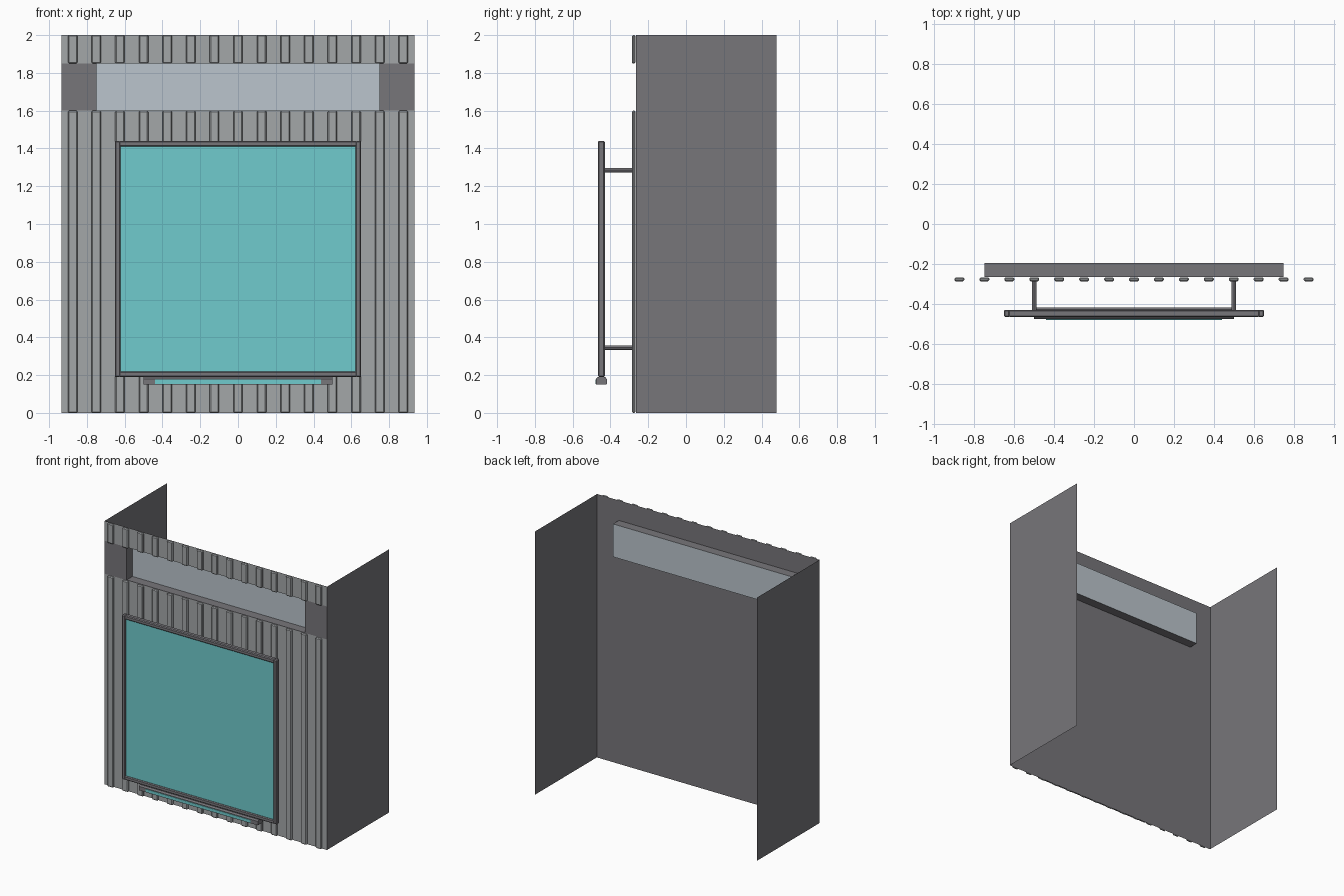
import bpy, bmesh, math
from mathutils import Vector

if "Cube" in bpy.data.objects:
    bpy.data.objects.remove(bpy.data.objects["Cube"])


def mat(name, rgb):
    m = bpy.data.materials.new(name)
    m.diffuse_color = (*rgb, 1)
    m.use_nodes = True
    m.node_tree.nodes["Principled BSDF"].inputs["Base Color"].default_value = m.diffuse_color
    return m


DARK = mat("dark grey metal", (0.185, 0.18, 0.195))
LIGHT = mat("light grey cladding", (0.37, 0.385, 0.395))
GLASS = mat("pale window glass", (0.50, 0.56, 0.61))
TEAL = mat("teal panel", (0.16, 0.60, 0.61))


def make(name, verts, faces, m):
    me = bpy.data.meshes.new(name)
    me.from_pydata(verts, [], faces)
    me.materials.append(m)
    ob = bpy.data.objects.new(name, me)
    bpy.context.collection.objects.link(ob)
    return ob


def front_plane(name, rects, y, m):
    """Sheets facing -y, each rect = (x0, x1, z0, z1)."""
    v, f = [], []
    for x0, x1, z0, z1 in rects:
        n = len(v)
        v += [(x0, y, z0), (x1, y, z0), (x1, y, z1), (x0, y, z1)]
        f.append((n, n + 1, n + 2, n + 3))
    return make(name, v, f, m)


def box(name, x, y, z, m, bevel=0.0):
    v = [(a, b, c) for a in x for b in y for c in z]
    f = [(0, 1, 3, 2), (4, 6, 7, 5), (0, 4, 5, 1), (2, 3, 7, 6), (0, 2, 6, 4), (1, 5, 7, 3)]
    ob = make(name, v, f, m)
    if bevel:
        bm = bmesh.new()
        bm.from_mesh(ob.data)
        bmesh.ops.bevel(bm, geom=bm.edges[:], offset=bevel, segments=1, affect='EDGES')
        bm.to_mesh(ob.data)
        bm.free()
    return ob


W, WX, Z1, Z2 = 0.935, 0.75, 1.60, 1.85
YW, YG, YB = -0.265, -0.195, 0.48

# front wall sheet with window opening
front_plane("front_wall", [(-W, W, 0, Z1), (-W, W, Z2, 2), (-W, -WX, Z1, Z2), (WX, W, Z1, Z2)], YW, DARK)

# side wall sheets
for s, n in ((-1, "left"), (1, "right")):
    q = [(s * W, YW, 0), (s * W, YB, 0), (s * W, YB, 2), (s * W, YW, 2)]
    make(n + "_side_wall", q, [(0, 1, 2, 3) if s > 0 else (3, 2, 1, 0)], DARK)

# window recess and glass
ring = [(-WX, Z1), (WX, Z1), (WX, Z2), (-WX, Z2)]
make("window_recess", [(x, y, z) for y in (YW, YG) for x, z in ring],
     [(i, (i + 1) % 4, (i + 1) % 4 + 4, i + 4) for i in range(4)], DARK)
front_plane("window_glass", [(-WX, WX, Z1, Z2)], YG, GLASS)

# light cladding sheets and vertical ribs
front_plane("cladding_sheet", [(-W, W, 0, Z1), (-W, W, Z2, 2)], YW - 0.003, LIGHT)
for i in range(15):
    x = (i - 7) * 0.125
    for n, z in (("lower", (0, Z1)), ("upper", (Z2, 2))):
        box(f"{n}_rib", (x - 0.025, x + 0.025), (-0.287, -0.268), z, LIGHT, 0.006)

# sign frame
FY = (-0.466, -0.43)
for s in (-1, 1):
    box("sign_frame_side", sorted((s * 0.622, s * 0.652)), FY, (0.19, 1.44), DARK, 0.006)
for z in ((0.19, 0.22), (1.41, 1.44)):
    box("sign_frame_rail", (-0.63, 0.63), FY, z, DARK, 0.006)

# sign board: teal front, dark back
board = box("sign_board", (-0.626, 0.626), (-0.457, -0.437), (0.212, 1.418), DARK)
board.data.materials.append(TEAL)
for p in board.data.polygons:
    if abs(p.center.y + 0.457) < 1e-4:
        p.material_index = 1

# lamp bar under the sign, profile in y-z
prof = [(-0.476, 0.15), (-0.422, 0.15), (-0.418, 0.155), (-0.418, 0.178),
        (-0.428, 0.19), (-0.466, 0.19), (-0.476, 0.18)]
k = len(prof)
make("lamp_bar", [(x, y, z) for x in (-0.5, 0.5) for y, z in prof],
     [(i, i + k, (i + 1) % k + k, (i + 1) % k) for i in range(k)]
     + [tuple(range(k)), tuple(range(2 * k - 1, k - 1, -1))], DARK)
box("lamp_strip", (-0.44, 0.44), (-0.48, -0.475), (0.154, 0.176), TEAL)

# round mounting arms
for s in (-1, 1):
    for z in (0.346, 1.285):
        bpy.ops.mesh.primitive_cylinder_add(vertices=12, radius=0.012, depth=0.165,
                                            location=(s * 0.5, -0.3525, z),
                                            rotation=(math.pi / 2, 0, 0))
        arm = bpy.context.object
        arm.name = "mounting_arm"
        arm.data.materials.append(DARK)
        bpy.ops.object.shade_smooth_by_angle()

# consistent outward normals on the solid parts
for ob in bpy.data.objects:
    if ob.name.startswith(("sign", "lamp", "lower_rib", "upper_rib")):
        bm = bmesh.new()
        bm.from_mesh(ob.data)
        bmesh.ops.recalc_face_normals(bm, faces=bm.faces[:])
        bm.to_mesh(ob.data)
        bm.free()
